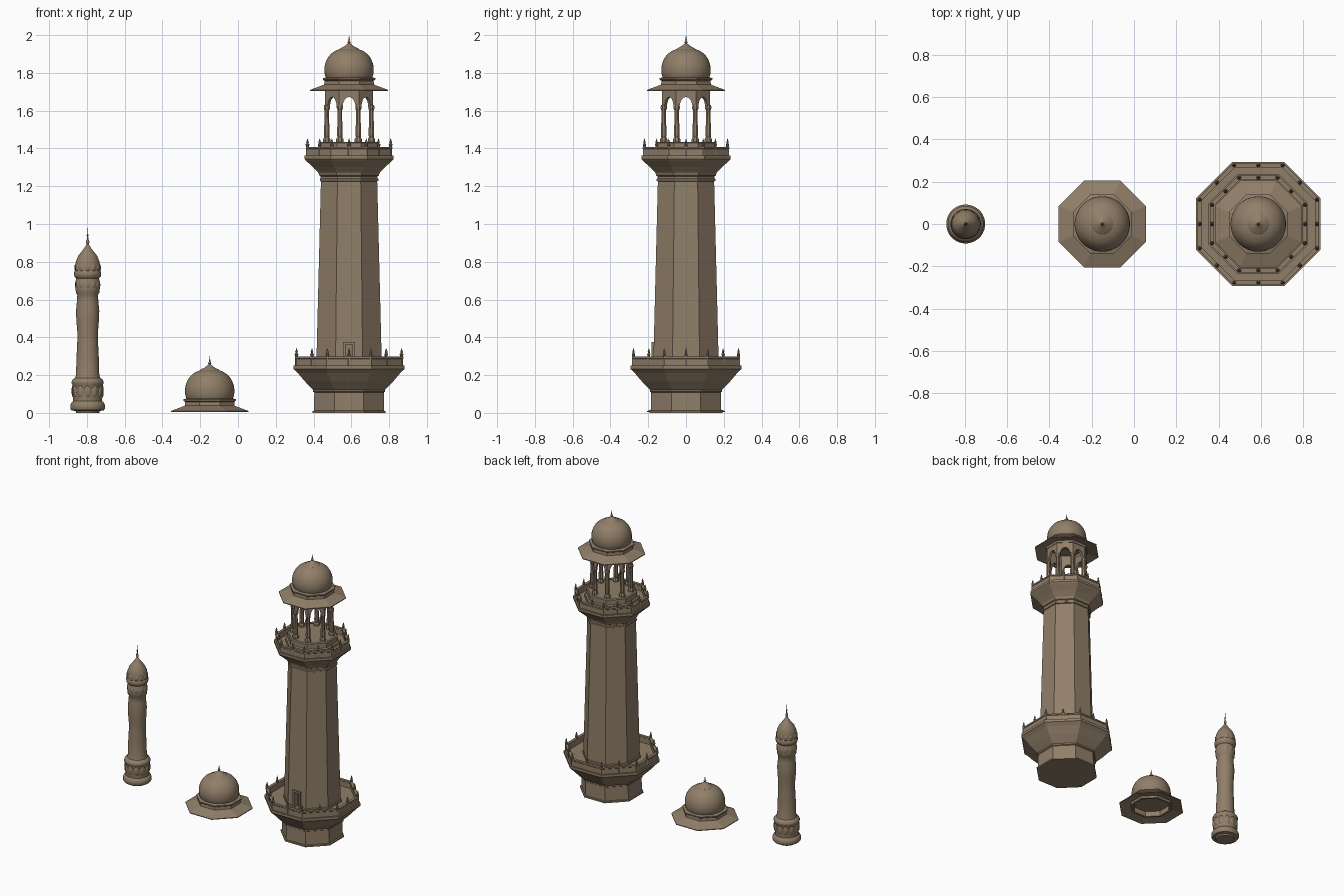
import bpy, bmesh
from math import sin, cos, pi, tan
from mathutils import Matrix, Vector

if "Cube" in bpy.data.objects:
    bpy.data.objects.remove(bpy.data.objects["Cube"])

MINARET_X, DOME_X, TOWER_X = -0.796, -0.15, 0.588
OCT = 1 / cos(pi / 8)          # apothem -> corner radius

stone = bpy.data.materials.new("sandstone")
stone.diffuse_color = (0.28, 0.21, 0.14, 1)
stone.use_nodes = True
stone.node_tree.nodes["Principled BSDF"].inputs["Base Color"].default_value = stone.diffuse_color


def finish(name, bm, smooth=False):
    bmesh.ops.recalc_face_normals(bm, faces=bm.faces[:])
    me = bpy.data.meshes.new(name)
    bm.to_mesh(me)
    bm.free()
    ob = bpy.data.objects.new(name, me)
    bpy.context.collection.objects.link(ob)
    me.materials.append(stone)
    if smooth:
        bpy.ops.object.select_all(action='DESELECT')
        ob.select_set(True)
        bpy.context.view_layer.objects.active = ob
        bpy.ops.object.shade_smooth_by_angle(angle=0.7)
    return ob


def add_lathe(bm, profile, n, x=0, y=0, z=0, closed=False):
    """Spin (radius, height) points into n sides; closed makes a hollow ring."""
    k = OCT if n == 8 else 1
    rings = [[bm.verts.new((x + r * k * sin((i + .5) * 2 * pi / n),
                            y + r * k * cos((i + .5) * 2 * pi / n), z + h))
              for i in range(n)] for r, h in profile]
    pairs = list(zip(rings, rings[1:]))
    if closed:
        pairs.append((rings[-1], rings[0]))
    for a, b in pairs:
        for i in range(n):
            j = (i + 1) % n
            bm.faces.new((a[i], a[j], b[j], b[i]))
    if not closed:
        bm.faces.new(rings[0])
        bm.faces.new(rings[-1])


def lathe(name, profile, n, x, z=0, closed=False, smooth=False):
    bm = bmesh.new()
    add_lathe(bm, profile, n, x, 0, z, closed)
    return finish(name, bm, smooth)


def box(name, x, y, z, sx, sy, sz):
    bm = bmesh.new()
    bmesh.ops.create_cube(bm, size=1, matrix=Matrix.Translation((x, y, z))
                          @ Matrix.Diagonal((sx, sy, sz, 1)))
    return finish(name, bm)


def balcony_rail(name, x, z, a):
    # parapet wall with coping
    lathe(name + "_parapet", [(a - .003, z), (a - .003, z + .036), (a, z + .039), (a, z + .048),
                              (a - .02, z + .048), (a - .02, z + .039), (a - .016, z + .036),
                              (a - .016, z)], 8, x, closed=True)
    # finial posts at the corners and the middle of each side
    bm = bmesh.new()
    post = [(.008, 0), (.008, .055), (.010, .057), (.010, .062), (.005, .066),
            (.007, .074), (.004, .082), (.001, .092)]
    m = a - .009
    for i in range(16):
        r = m * OCT if i % 2 else m
        t = i * pi / 8
        add_lathe(bm, post, 6, x + r * sin(t), r * cos(t), z)
    finish(name + "_posts", bm)


def dome_roof(name, x, z):
    # octagonal eave and drum, recessed underneath
    lathe(name + "_eave", [(.115, .045), (.115, .008), (.13, .008), (.135, .022), (.206, .005),
                           (.206, .010), (.142, .034), (.132, .038), (.130, .058), (.139, .064),
                           (.139, .072), (.125, .076)], 8, x, z)
    # round dome
    lathe(name + "_dome", [(.121, .070), (.128, .088), (.131, .105), (.131, .125), (.128, .145),
                           (.121, .165), (.110, .185), (.094, .203), (.073, .217), (.048, .227),
                           (.02, .231)], 40, x, z, smooth=True)
    # cap and spike
    lathe(name + "_finial", [(.05, .218), (.051, .226), (.046, .231), (.028, .239), (.014, .25),
                             (.006, .256), (.009, .262), (.006, .268), (.003, .272), (.0045, .279),
                             (.002, .284), (.0006, .30)], 24, x, z, smooth=True)


# ---- tower ----
X = TOWER_X
lathe("tower_base", [(.194, 0), (.194, .010), (.186, .012), (.184, .108), (.190, .112), (.190, .122),
                     (.196, .128), (.235, .168), (.272, .212), (.287, .226), (.294, .232),
                     (.294, .250)], 8, X)
balcony_rail("lower_balcony", X, .25, .287)

shaft = lathe("tower_shaft", [(.178, .245), (.178, .262), (.173, .266), (.149, 1.225), (.155, 1.228),
                              (.155, 1.238), (.150, 1.242), (.150, 1.252), (.157, 1.256),
                              (.163, 1.272), (.192, 1.302), (.229, 1.336), (.236, 1.345),
                              (.236, 1.362)], 8, X)
balcony_rail("upper_balcony", X, 1.36, .229)

# doorway cut into the front, with frame
cutter = box("door_cutter", X, -.17, .308, .036, .07, .112)
cutter.hide_render = True
cutter.hide_viewport = True
cut = shaft.modifiers.new("doorway", 'BOOLEAN')
cut.operation = 'DIFFERENCE'
cut.object = cutter
cut.solver = 'EXACT'
for s in (-1, 1):
    box("door_jamb", X + s * .024, -.172, .31, .012, .02, .12)
box("door_lintel", X, -.172, .369, .064, .022, .012)

# pavilion plinth
lathe("pavilion_plinth", [(.165, 1.355), (.165, 1.39), (.155, 1.395), (.155, 1.43), (.148, 1.435)], 8, X)

# eight pillars
A = .118                       # pavilion apothem
pillar = [(.019, 0), (.019, .02), (.013, .03), (.015, .045), (.0125, .12), (.012, .17),
          (.016, .182), (.016, .192), (.013, .20)]
bm = bmesh.new()
for i in range(8):
    t = (i + .5) * pi / 4
    add_lathe(bm, pillar, 8, X + A * OCT * sin(t), A * OCT * cos(t), 1.43)
finish("pavilion_pillars", bm)

# eight pointed-arch panels
bm = bmesh.new()
half, w, spring, rise, top = (A + .009) * tan(pi / 8), .035, 1.61, .062, 1.722
arch = [(w * cos(k * pi / 12) ** .9 if abs(k) < 6 else 0, spring + rise * sin(k * pi / 12)) for k in range(7)]
outline = ([(half, top), (half, spring)] + arch + [(-a, b) for a, b in reversed(arch[:-1])]
           + [(-half, spring), (-half, top)])
for i in range(8):
    rot = Matrix.Translation((X, 0, 0)) @ Matrix.Rotation(i * pi / 4, 4, 'Z')
    face = bm.faces.new([bm.verts.new(rot @ Vector((px, -A - .009, pz))) for px, pz in outline])
    ext = bmesh.ops.extrude_face_region(bm, geom=[face])
    move = rot.to_3x3() @ Vector((0, .018, 0))
    bmesh.ops.translate(bm, vec=move, verts=[g for g in ext["geom"] if isinstance(g, bmesh.types.BMVert)])
    bm.faces.new([v for v in face.verts]) if not face.is_valid else None
finish("pavilion_arches", bm)

dome_roof("tower_roof", X, 1.70)

# ---- separate dome ----
dome_roof("small_roof", DOME_X, 0)

# ---- slender minaret ----
X = MINARET_X
lathe("minaret_body", [(.062, 0), (.064, .010), (.086, .014), (.092, .022), (.092, .042), (.086, .054),
                       (.077, .062), (.077, .076), (.080, .09), (.081, .150), (.085, .156),
                       (.085, .166), (.078, .178), (.066, .186), (.062, .20), (.059, .30),
                       (.055, .38), (.055, .43), (.060, .49), (.062, .54), (.057, .59),
                       (.055, .625), (.062, .635), (.065, .66), (.064, .70), (.060, .712),
                       (.070, .722), (.072, .732), (.072, .746), (.066, .754), (.067, .775),
                       (.062, .803), (.050, .832), (.034, .852), (.020, .870), (.010, .886),
                       (.005, .892), (.009, .902), (.009, .910), (.004, .920), (.003, .932),
                       (.0055, .940), (.002, .948), (.0006, .98)], 32, X, smooth=True)


def petals(name, count, r, z, sx, sy, sz):
    bm = bmesh.new()
    for i in range(count):
        m = (Matrix.Translation((X, 0, z)) @ Matrix.Rotation(i * 2 * pi / count, 4, 'Z')
             @ Matrix.Translation((0, -r, 0)) @ Matrix.Diagonal((sx, sy, sz, 1)))
        bmesh.ops.create_uvsphere(bm, u_segments=8, v_segments=6, radius=1, matrix=m)
    finish(name, bm, True)


# carved petals around the base and collar
petals("minaret_base_petals", 12, .079, .115, .017, .006, .032)
petals("minaret_neck_petals", 12, .063, .678, .014, .004, .020)
petals("minaret_cap_petals", 12, .066, .768, .014, .004, .018)
